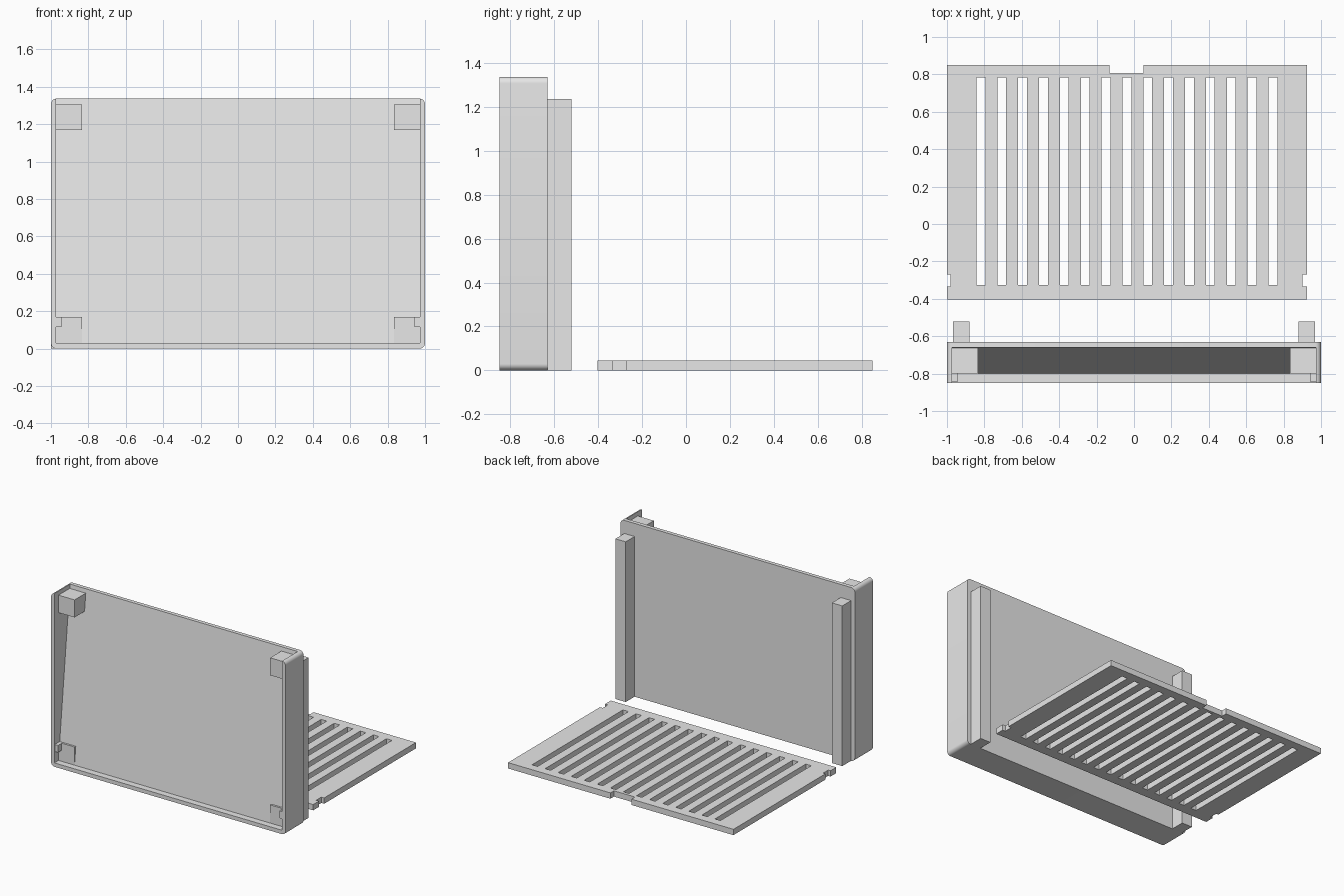
import bpy, bmesh, math

if "Cube" in bpy.data.objects:
    bpy.data.objects.remove(bpy.data.objects["Cube"])

grey = bpy.data.materials.new("light_grey")
grey.diffuse_color = (0.8, 0.8, 0.8, 1)
grey.use_nodes = True
grey.node_tree.nodes["Principled BSDF"].inputs["Base Color"].default_value = grey.diffuse_color


def finish(name, bm):
    bmesh.ops.recalc_face_normals(bm, faces=bm.faces)
    me = bpy.data.meshes.new(name)
    bm.to_mesh(me)
    bm.free()
    me.materials.append(grey)
    ob = bpy.data.objects.new(name, me)
    bpy.context.collection.objects.link(ob)
    return ob


def prism(name, points, offset):
    """Extrude a closed polygon of 3D points along offset."""
    bm = bmesh.new()
    face = bm.faces.new([bm.verts.new(p) for p in points])
    ext = bmesh.ops.extrude_face_region(bm, geom=[face])
    verts = [g for g in ext["geom"] if isinstance(g, bmesh.types.BMVert)]
    bmesh.ops.translate(bm, verts=verts, vec=offset)
    return finish(name, bm)


def box(name, x0, x1, y0, y1, z0, z1):
    pts = [(x0, y0, z0), (x1, y0, z0), (x1, y1, z0), (x0, y1, z0)]
    return prism(name, pts, (0, 0, z1 - z0))


def activate(ob):
    bpy.ops.object.select_all(action='DESELECT')
    ob.select_set(True)
    bpy.context.view_layer.objects.active = ob


# Tray body: block with rounded corners
H, R, WALL = 1.337, 0.03, 0.028
outline = []
for cx, cz, start in ((1 - R, H - R, 0), (-1 + R, H - R, 90),
                      (-1 + R, R, 180), (1 - R, R, 270)):
    for i in range(9):
        a = math.radians(start + i * 11.25)
        outline.append((cx + R * math.cos(a), -0.85, cz + R * math.sin(a)))
tray = prism("tray", outline, (0, 0.22, 0))

# Hollow with a sloping back, open at the front and top
cavity = prism("tray_cavity", [(-1 + WALL, y, z) for y, z in (
    (-1.0, 0.03), (-0.80, 0.03), (-0.66, H), (-0.66, 1.5), (-1.0, 1.5))],
    (2 - 2 * WALL, 0, 0))
top_open = box("tray_top_cut", -1 + WALL, 1 - WALL, -1, -0.66, H - 0.0005, 1.5)
bpy.data.objects.remove(top_open)
cut = tray.modifiers.new("hollow", 'BOOLEAN')
cut.operation = 'DIFFERENCE'
cut.solver = 'EXACT'
cut.object = cavity
activate(tray)
bpy.ops.object.modifier_apply(modifier=cut.name)
bpy.data.objects.remove(cavity)
bpy.ops.object.shade_smooth_by_angle(angle=math.radians(30))

# Corner blocks, small catches and rear posts on both sides
for side, s in (("left", -1), ("right", 1)):
    def pair(name, xa, xb, *rest):
        box(f"{side}_{name}", *sorted((s * xa, s * xb)), *rest)
    pair("upper_block", 0.835, 0.98, -0.80, -0.65, 1.17, 1.305)
    pair("lower_block", 0.835, 0.98, -0.80, -0.70, 0.02, 0.17)
    pair("catch", 0.945, 0.98, -0.845, -0.79, 0.115, 0.17)
    pair("rear_post", 0.88, 0.968, -0.64, -0.522, 0.0, 1.236)

# Slotted panel: outline with notches, and a row of slots as holes
loops = [[(-1, -0.403), (0.924, -0.403), (0.924, -0.333), (0.90, -0.333),
          (0.90, -0.27), (0.924, -0.27), (0.924, 0.85), (0.05, 0.85),
          (0.05, 0.807), (-0.13, 0.807), (-0.13, 0.85), (-1, 0.85),
          (-1, -0.27), (-0.98, -0.27), (-0.98, -0.333), (-1, -0.333)]]
for i in range(15):
    x = -0.842 + i * 0.1115
    loops.append([(x, -0.325), (x, 0.783), (x + 0.047, 0.783), (x + 0.047, -0.325)])
curve = bpy.data.curves.new("slotted_panel", 'CURVE')
curve.dimensions = '2D'
curve.fill_mode = 'BOTH'
curve.extrude = 0.0225
for pts in loops:
    sp = curve.splines.new('POLY')
    sp.points.add(len(pts) - 1)
    for p, (x, y) in zip(sp.points, pts):
        p.co = (x, y, 0, 1)
    sp.use_cyclic_u = True
curve.materials.append(grey)
panel = bpy.data.objects.new("slotted_panel", curve)
panel.location.z = 0.0225
bpy.context.collection.objects.link(panel)
activate(panel)
bpy.ops.object.convert(target='MESH')
bm = bmesh.new()
bm.from_mesh(panel.data)
bmesh.ops.remove_doubles(bm, verts=bm.verts, dist=0.0005)
bmesh.ops.recalc_face_normals(bm, faces=bm.faces)
for f in bm.faces:
    f.smooth = False
bm.to_mesh(panel.data)
bm.free()
